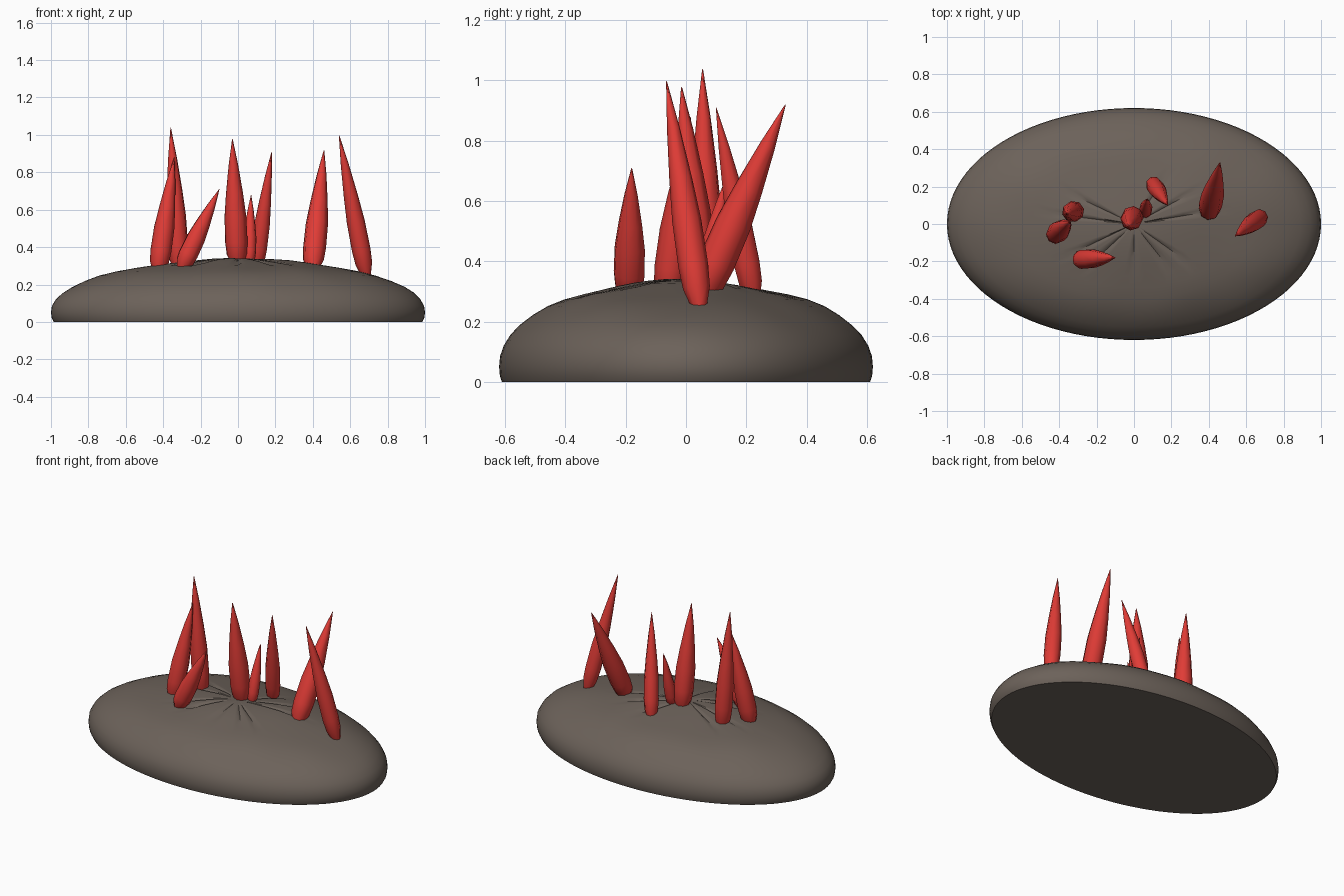
import bpy, bmesh, math
from mathutils import Vector, noise

if "Cube" in bpy.data.objects:
    bpy.data.objects.remove(bpy.data.objects["Cube"])


def material(name, rgb):
    m = bpy.data.materials.new(name)
    m.diffuse_color = (*rgb, 1)
    m.use_nodes = True
    m.node_tree.nodes["Principled BSDF"].inputs["Base Color"].default_value = m.diffuse_color
    return m


rock = material("brown grey rock", (0.15, 0.122, 0.102))
red = material("red crystal", (0.75, 0.045, 0.037))


def finish(bm, name, mat, angle):
    bmesh.ops.recalc_face_normals(bm, faces=bm.faces)
    me = bpy.data.meshes.new(name)
    bm.to_mesh(me)
    bm.free()
    me.materials.append(mat)
    ob = bpy.data.objects.new(name, me)
    bpy.context.collection.objects.link(ob)
    bpy.ops.object.select_all(action='DESELECT')
    ob.select_set(True)
    bpy.context.view_layer.objects.active = ob
    bpy.ops.object.shade_smooth_by_angle(angle=math.radians(angle))
    return ob


def bridge(bm, rings):
    n = len(rings[0])
    for a, b in zip(rings, rings[1:]):
        for i in range(n):
            j = (i + 1) % n
            bm.faces.new((a[i], a[j], b[j], b[i]))


# Mound: elliptical dome with gentle lumps and radiating creases near the top
PROFILE = [(0.985, 0.0), (0.996, 0.02), (1.0, 0.05), (0.995, 0.085), (0.975, 0.12),
           (0.94, 0.155), (0.89, 0.187), (0.82, 0.22), (0.74, 0.25), (0.65, 0.273),
           (0.55, 0.29), (0.45, 0.304), (0.36, 0.316), (0.28, 0.325), (0.2, 0.332),
           (0.13, 0.337), (0.06, 0.339)]
SEG = 96
CREASES = {4, 11, 18, 38, 45, 58, 63, 72, 79, 83}
bm = bmesh.new()
rings = []
for r, z in PROFILE:
    ring = []
    for i in range(SEG):
        a = 2 * math.pi * i / SEG
        x, y = r * math.cos(a), 0.62 * r * math.sin(a)
        h = z
        if z > 0.1:
            h += 0.009 * noise.noise(Vector((x * 3.5, y * 3.5, 1.7))) * min(1, (z - 0.1) * 10)
        if i in CREASES and 0.1 < r < 0.37:
            h -= 0.01
        ring.append(bm.verts.new((x, y, h)))
    rings.append(ring)
bridge(bm, rings)
bm.faces.new(rings[0])
top = bm.verts.new((0, 0, 0.338))
for i in range(SEG):
    bm.faces.new((rings[-1][i], rings[-1][(i + 1) % SEG], top))
finish(bm, "rock_mound", rock, 50)

# Crystals: tapered eight-sided spikes, base on the mound -> tip, with radius
SHARD = [(-0.04, 0.5), (0.05, 0.9), (0.15, 1.0), (0.36, 0.97), (0.55, 0.76), (0.78, 0.43), (0.99, 0.04)]
CRYSTALS = [
    ((-0.425, -0.06, 0.29), (-0.34, 0.015, 0.88), 0.056),
    ((-0.315, 0.07, 0.30), (-0.36, 0.055, 1.04), 0.056),
    ((-0.295, -0.19, 0.30), (-0.10, -0.18, 0.71), 0.054),
    ((-0.005, 0.045, 0.33), (-0.03, -0.015, 0.98), 0.060),
    ((0.06, 0.06, 0.33), (0.07, 0.135, 0.68), 0.036),
    ((0.10, 0.22, 0.30), (0.18, 0.10, 0.91), 0.046),
    ((0.40, 0.06, 0.30), (0.46, 0.33, 0.92), 0.062),
    ((0.68, 0.04, 0.275), (0.54, -0.065, 1.0), 0.050),
]
SIDES = 8
for k, (base, tip, rad) in enumerate(CRYSTALS):
    base, tip = Vector(base), Vector(tip)
    axis = tip - base
    rot = Vector((0, 0, 1)).rotation_difference(axis)
    bm = bmesh.new()
    rings = []
    for t, s in SHARD:
        ring = []
        for i in range(SIDES):
            a = 2 * math.pi * (i + 0.3 * k) / SIDES
            p = Vector((math.cos(a), math.sin(a), 0)) * rad * s
            ring.append(bm.verts.new(base + axis * t + rot @ p))
        rings.append(ring)
    bridge(bm, rings)
    bm.faces.new(rings[0])
    point = bm.verts.new(tip)
    for i in range(SIDES):
        bm.faces.new((rings[-1][i], rings[-1][(i + 1) % SIDES], point))
    finish(bm, f"crystal_{k + 1}", red, 46)
